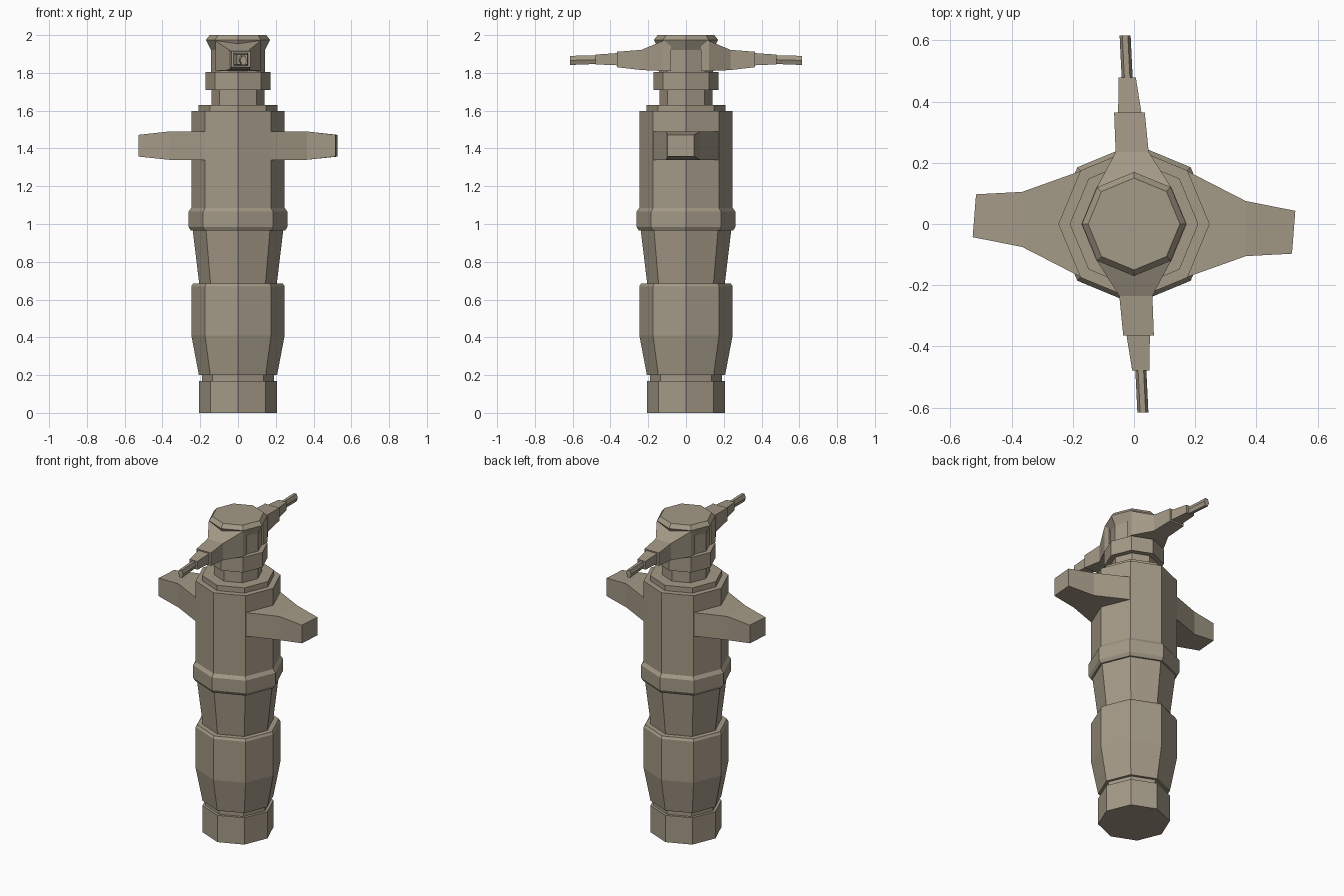
import bpy, math

if "Cube" in bpy.data.objects:
    bpy.data.objects.remove(bpy.data.objects["Cube"])

clay = bpy.data.materials.new("warm grey clay")
clay.use_nodes = True
colour = (0.37, 0.32, 0.24, 1)
clay.diffuse_color = colour
clay.node_tree.nodes["Principled BSDF"].inputs["Base Color"].default_value = colour


def loft(name, rings):
    """Skin a stack of equal-length rings and cap both ends."""
    n = len(rings[0])
    verts = [p for ring in rings for p in ring]
    faces = [tuple(range(n))[::-1], tuple(range(len(verts) - n, len(verts)))]
    for k in range(len(rings) - 1):
        for i in range(n):
            j = (i + 1) % n
            faces.append((k * n + i, k * n + j, k * n + n + j, k * n + n + i))
    mesh = bpy.data.meshes.new(name)
    mesh.from_pydata(verts, [], faces)
    mesh.materials.append(clay)
    obj = bpy.data.objects.new(name, mesh)
    bpy.context.collection.objects.link(obj)
    return obj


def turned(name, profile):
    """Eight-sided turned part from (radius, height) pairs."""
    loft(name, [[(r * math.cos(a * math.pi / 4), r * math.sin(a * math.pi / 4), z)
                 for a in range(8)] for r, z in profile])


def pair(name, rings):
    """Place a part and its half-turn copy about the vertical axis."""
    first = loft("left_or_back_" + name, rings)
    second = first.copy()
    second.name = "right_or_front_" + name
    second.rotation_euler.z = math.pi
    bpy.context.collection.objects.link(second)


# Body, from foot to crown
turned("foot", [(0.207, 0), (0.207, 0.17)])
turned("foot_groove", [(0.19, 0.17), (0.19, 0.2)])
turned("lower_barrel", [(0.207, 0.2), (0.247, 0.41), (0.247, 0.67), (0.238, 0.685)])
turned("waist", [(0.205, 0.68), (0.24, 0.97)])
turned("collar", [(0.25, 0.965), (0.262, 0.985), (0.262, 1.065), (0.247, 1.085)])
turned("upper_barrel", [(0.247, 1.08), (0.247, 1.597)])
turned("shoulder_cap", [(0.21, 1.597), (0.21, 1.63)])
turned("neck", [(0.14, 1.63), (0.14, 1.71)])
turned("neck_ring", [(0.172, 1.71), (0.172, 1.805)])
turned("head", [(0.142, 1.805), (0.142, 1.92), (0.17, 1.975), (0.15, 2.0)])


# Broad side wings, slightly skewed
def wing_ring(x, y0, y1, z0, z1, skew=0.0):
    return [(x - skew, y0, z0), (x, y1, z0), (x, y1, z1), (x - skew, y0, z1)]


pair("wing", [wing_ring(0.172, -0.174, 0.174, 1.34, 1.49),
              wing_ring(0.365, -0.105, 0.075, 1.34, 1.49),
              wing_ring(0.527, -0.097, 0.043, 1.357, 1.472, 0.011)])


# Stepped nozzles on the head
def nozzle_ring(y, x0, x1, z0, z1):
    return [(x1, y, z0), (x0, y, z0), (x0, y, z1), (x1, y, z1)]


pair("nozzle_root", [nozzle_ring(0.08, -0.12, 0.12, 1.81, 1.975),
                     nozzle_ring(0.122, -0.12, 0.12, 1.81, 1.97),
                     nozzle_ring(0.235, -0.06, 0.048, 1.815, 1.922),
                     nozzle_ring(0.365, -0.065, 0.035, 1.83, 1.912)])
pair("nozzle_middle", [nozzle_ring(0.36, -0.052, 0.025, 1.84, 1.905),
                       nozzle_ring(0.478, -0.05, 0.006, 1.845, 1.897)])


def hex_ring(y, x, z, rx, rz):
    return [(x - rx * math.cos(a * math.pi / 3), y, z + rz * math.sin(a * math.pi / 3))
            for a in range(6)][::-1]


pair("nozzle_tip", [hex_ring(0.47, -0.022, 1.87, 0.018, 0.026),
                    hex_ring(0.615, -0.029, 1.866, 0.018, 0.028)])

# Make every face point outward
import bmesh
for mesh in {o.data for o in bpy.context.collection.objects
             if o.type == 'MESH' and clay.name in o.data.materials}:
    bm = bmesh.new()
    bm.from_mesh(mesh)
    bmesh.ops.recalc_face_normals(bm, faces=bm.faces[:])
    bm.to_mesh(mesh)
    bm.free()
